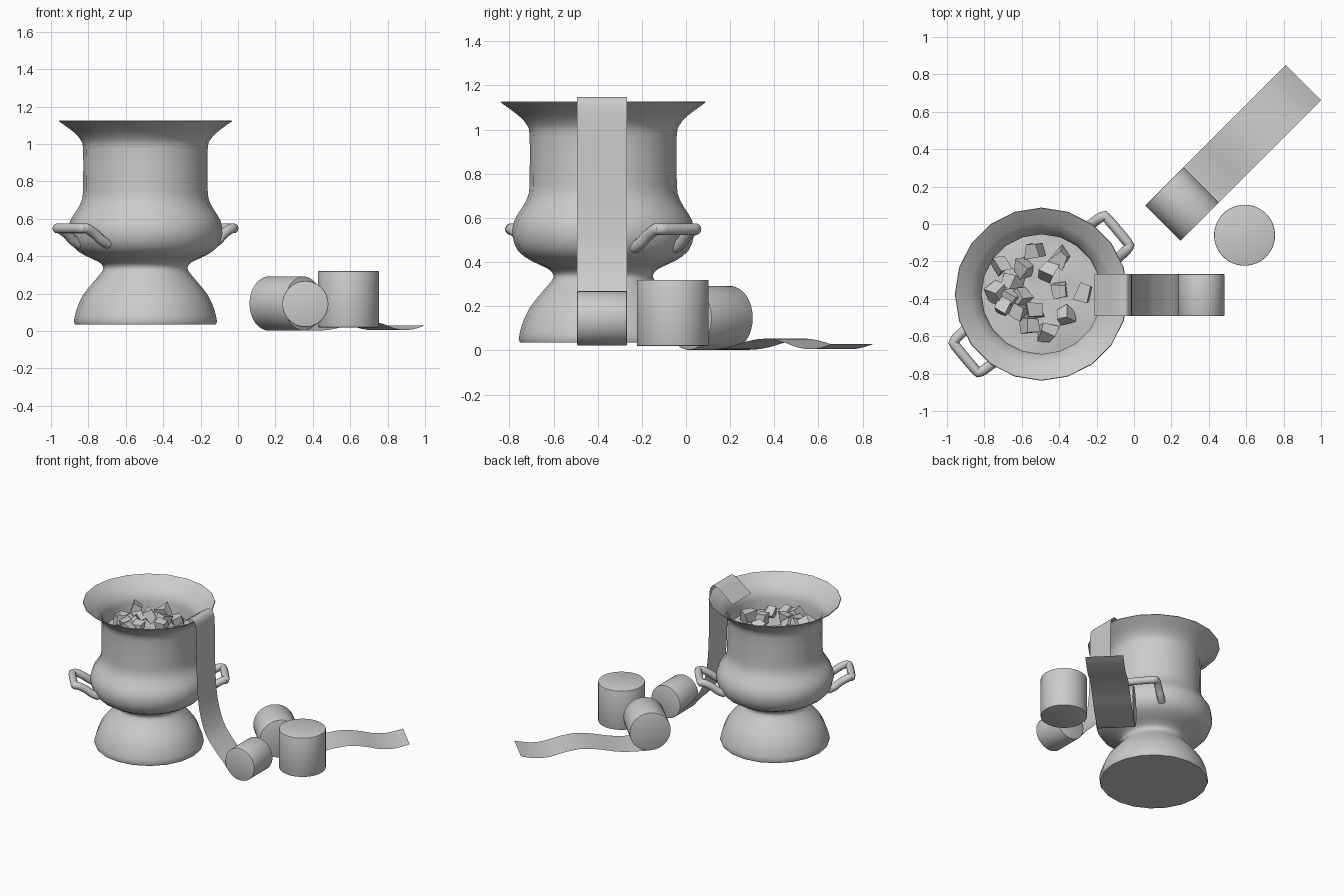
import bpy, bmesh, math, random
from mathutils import Vector, Matrix

if "Cube" in bpy.data.objects:
    bpy.data.objects.remove(bpy.data.objects["Cube"])

random.seed(4)
CX, CY = -0.495, -0.375          # urn axis


def finish(name, bm, angle=40):
    bmesh.ops.recalc_face_normals(bm, faces=bm.faces)
    me = bpy.data.meshes.new(name)
    bm.to_mesh(me)
    bm.free()
    ob = bpy.data.objects.new(name, me)
    bpy.context.collection.objects.link(ob)
    if angle:
        bpy.ops.object.select_all(action='DESELECT')
        ob.select_set(True)
        bpy.context.view_layer.objects.active = ob
        bpy.ops.object.shade_smooth_by_angle(angle=math.radians(angle))
    return ob


def smooth_path(pts, n=5):
    """Catmull-Rom interpolation through the points."""
    p = [Vector(q) for q in pts]
    p = [2 * p[0] - p[1]] + p + [2 * p[-1] - p[-2]]
    out = []
    for a, b, c, d in zip(p, p[1:], p[2:], p[3:]):
        for i in range(n):
            t = i / n
            out.append(0.5 * (2 * b + (c - a) * t + (2 * a - 5 * b + 4 * c - d) * t * t
                              + (3 * b - a - 3 * c + d) * t ** 3))
    return out + [p[-2]]


def lathe(name, profile, sides):
    bm = bmesh.new()
    rings = []
    for r, z in profile:
        if r == 0:
            rings.append([bm.verts.new((CX, CY, z))] * sides)
        else:
            rings.append([bm.verts.new((CX + r * math.cos(2 * math.pi * i / sides),
                                        CY + r * math.sin(2 * math.pi * i / sides), z))
                          for i in range(sides)])
    for a, b in zip(rings, rings[1:]):
        for i in range(sides):
            j = (i + 1) % sides
            bm.faces.new(list(dict.fromkeys((a[i], a[j], b[j], b[i]))))
    return finish(name, bm, 45)


def strip(name, pts, width, matrix):
    """Cloth ribbon following an x-z path, spread along y."""
    bm = bmesh.new()
    rows = [[bm.verts.new(matrix @ Vector((p[0], s * width / 2, p[1]))) for s in (-1, 1)]
            for p in smooth_path(pts)]
    for a, b in zip(rows, rows[1:]):
        bm.faces.new((a[0], a[1], b[1], b[0]))
    return finish(name, bm, 60)


def roll(name, r, length, matrix):
    bm = bmesh.new()
    bmesh.ops.create_cone(bm, cap_ends=True, segments=48, radius1=r, radius2=r,
                          depth=length, matrix=matrix)
    rim = [e for e in bm.edges if any(len(f.verts) > 4 for f in e.link_faces)]
    bmesh.ops.bevel(bm, geom=rim, offset=0.004, segments=2, affect='EDGES', profile=0.5)
    return finish(name, bm)


# Urn: foot, belly, neck and flared rim with a thin inner wall
outer = [(0.383, 0.05), (0.37, 0.11), (0.335, 0.19), (0.28, 0.26), (0.238, 0.31),
         (0.225, 0.34), (0.25, 0.37), (0.325, 0.405), (0.385, 0.45), (0.411, 0.52),
         (0.402, 0.59), (0.365, 0.65), (0.337, 0.71), (0.333, 0.80), (0.333, 0.97),
         (0.345, 1.02), (0.385, 1.065), (0.463, 1.122)]
inner = [(0.46, 1.127), (0.38, 1.075), (0.335, 1.03), (0.32, 0.98), (0.32, 0.85)]
lathe("urn", [(0, 0.035), (0.376, 0.035)] + [tuple(p) for p in smooth_path(outer, 2)] + inner, 20)

# Lumpy ash bed inside the urn
bed = lathe("ash_bed", [(0.322, 0.9), (0.25, 0.905), (0.17, 0.91), (0.09, 0.912), (0, 0.915)], 20)
for v in bed.data.vertices:
    if math.hypot(v.co.x - CX, v.co.y - CY) < 0.3:
        v.co.z += random.uniform(-0.012, 0.012)

# Coals: chipped cubes heaped on the bed
spots = [(-.53, -.14), (-.59, -.23), (-.46, -.25), (-.71, -.22), (-.65, -.31), (-.73, -.37),
         (-.60, -.39), (-.62, -.46), (-.40, -.36), (-.27, -.37), (-.37, -.49), (-.46, -.58),
         (-.56, -.54), (-.70, -.44), (-.53, -.46), (-.39, -.18), (-.66, -.39)]
bm = bmesh.new()
for x, y in spots:
    d = math.hypot(x - CX, y - CY)
    turn = Matrix.Rotation(random.uniform(0, 6.3), 4, Vector((random.uniform(-1, 1),
                           random.uniform(-1, 1), 1)).normalized())
    geo = bmesh.ops.create_cube(bm, size=0.075, matrix=Matrix.Translation(
        (x, y, 0.955 - 0.08 * d + random.uniform(-0.01, 0.015))) @ turn)
    for v in geo["verts"]:
        v.co += Vector([random.uniform(-0.012, 0.012) for _ in range(3)])
finish("coals", bm, 0)

# Two bail handles on opposite sides of the belly
half = [(0.36, 0.12, 0.465), (0.405, 0.12, 0.485), (0.45, 0.115, 0.52), (0.50, 0.112, 0.547),
        (0.522, 0.104, 0.549), (0.53, 0.085, 0.549)]
path = half + [(r, -w, z) for r, w, z in reversed(half)]
for side, ang in (("right", 40), ("left", 220)):
    cu = bpy.data.curves.new("tmp", 'CURVE')
    cu.dimensions = '3D'
    cu.bevel_depth = 0.027
    cu.bevel_resolution = 3
    cu.use_fill_caps = True
    sp = cu.splines.new('POLY')
    pts = smooth_path(path, 3)
    sp.points.add(len(pts) - 1)
    for q, p in zip(sp.points, pts):
        q.co = (*p, 1)
    ob = bpy.data.objects.new("tmp_handle", cu)
    bpy.context.collection.objects.link(ob)
    ob.matrix_world = Matrix.Translation((CX, CY, 0)) @ Matrix.Rotation(math.radians(ang), 4, 'Z')
    bpy.context.view_layer.update()
    bm = bmesh.new()
    bm.from_mesh(ob.to_mesh())
    ob.to_mesh_clear()
    bm.transform(ob.matrix_world)
    bpy.data.objects.remove(ob)
    finish(side + "_handle", bm, 50)

# Cloth draped over the rim, ending in a roll
drape = [(-0.21, 1.045), (-0.15, 1.09), (-0.10, 1.127), (-0.06, 1.147), (-0.03, 1.137),
         (-0.012, 1.07), (-0.008, 0.80), (0.0, 0.60), (0.022, 0.44), (0.07, 0.30),
         (0.15, 0.195), (0.22, 0.125), (0.27, 0.066), (0.33, 0.026)]
strip("draped_cloth", drape, 0.225, Matrix.Translation((0, -0.38, 0)))
roll("draped_cloth_roll", 0.123, 0.225,
     Matrix.Translation((0.36, -0.38, 0.145)) @ Matrix.Rotation(math.pi / 2, 4, 'X'))

# Half-unrolled cloth lying on the ground diagonally
diag = Matrix.Translation((0.257, 0.107, 0)) @ Matrix.Rotation(math.pi / 4, 4, 'Z')
strip("ground_cloth", [(0.0, 0.002), (0.15, 0.004), (0.25, 0.015), (0.38, 0.042), (0.49, 0.053),
                       (0.60, 0.038), (0.70, 0.013), (0.78, 0.006), (0.85, 0.014), (0.917, 0.03)],
      0.267, diag)
roll("ground_cloth_roll", 0.145, 0.267,
     diag @ Matrix.Translation((0, 0, 0.147)) @ Matrix.Rotation(math.pi / 2, 4, 'X'))

# Upright roll
roll("standing_roll", 0.163, 0.30, Matrix.Translation((0.591, -0.06, 0.17)))
